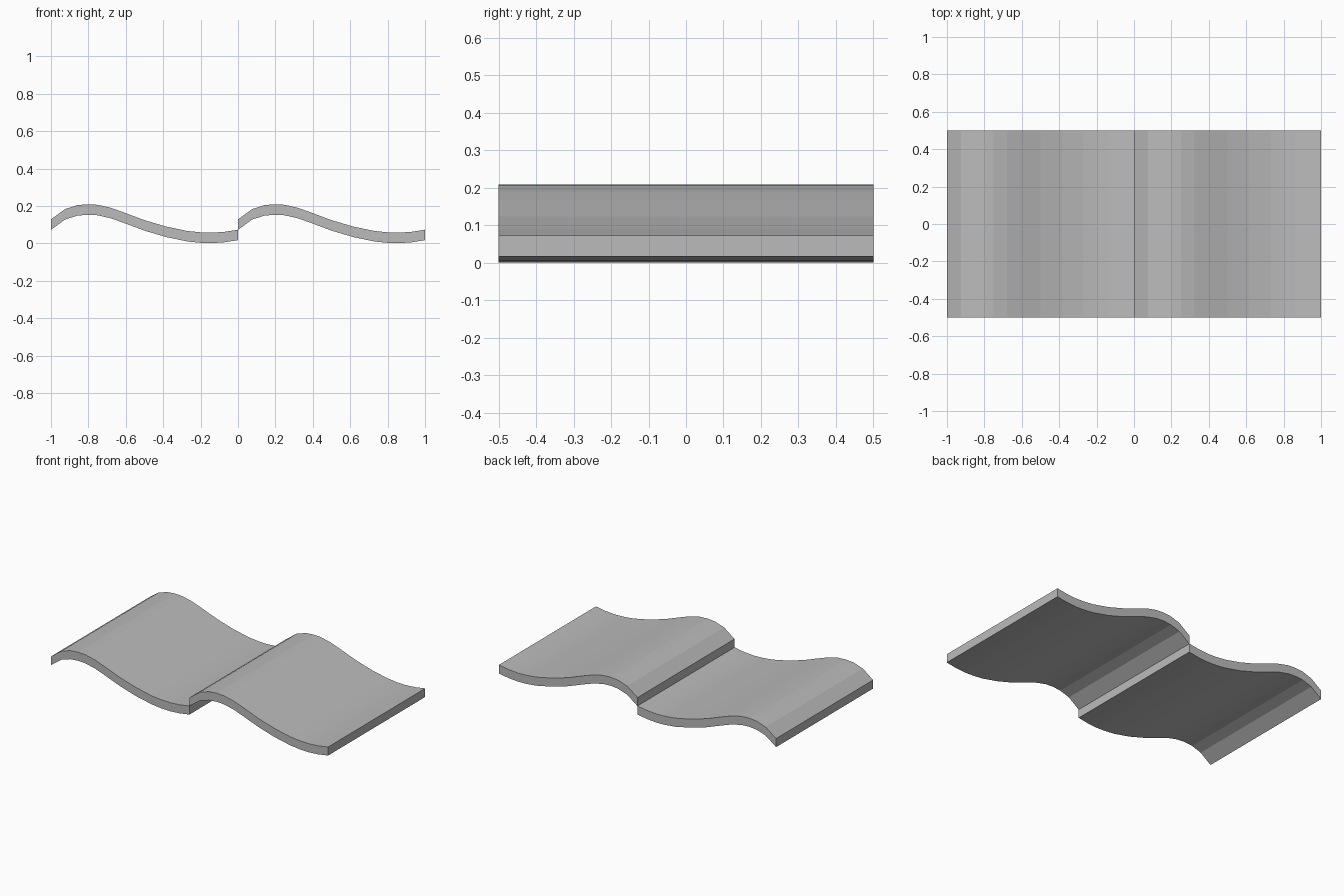
import bpy
import bmesh

cube = bpy.data.objects.get("Cube")
if cube:
    bpy.data.objects.remove(cube, do_unlink=True)

THICKNESS = 0.056
DEPTH = 1.0

# Upper edge of one wave, from its blunt left end to its thin right end
WAVE = [(0, 0.128), (0.075, 0.183), (0.14, 0.204), (0.195, 0.209), (0.25, 0.206),
        (0.32, 0.19), (0.385, 0.167), (0.5, 0.124), (0.615, 0.09), (0.73, 0.066),
        (0.8, 0.059), (0.86, 0.057), (0.93, 0.062), (1, 0.073)]

# Plain grey
grey = bpy.data.materials.new("plain_grey")
grey.use_nodes = True
colour = (0.5, 0.5, 0.5, 1)
grey.diffuse_color = colour
grey.node_tree.nodes["Principled BSDF"].inputs["Base Color"].default_value = colour


def make_tile(name, start_x):
    """Extrude the wave strip from front to back as one closed slab."""
    bm = bmesh.new()
    rows = []
    for y in (-DEPTH / 2, DEPTH / 2):
        for drop in (0, THICKNESS):
            rows.append([bm.verts.new((start_x + x, y, max(z - drop, 0))) for x, z in WAVE])
    front_top, front_low, back_top, back_low = rows
    for a, b in ((front_top, back_top), (back_low, front_low),
                 (front_low, front_top), (back_top, back_low)):
        for i in range(len(WAVE) - 1):
            bm.faces.new((a[i], a[i + 1], b[i + 1], b[i]))
    for i in (0, -1):
        bm.faces.new([row[i] for row in (front_top, back_top, back_low, front_low)])
    bmesh.ops.recalc_face_normals(bm, faces=bm.faces)
    mesh = bpy.data.meshes.new(name)
    bm.to_mesh(mesh)
    bm.free()
    mesh.materials.append(grey)
    tile = bpy.data.objects.new(name, mesh)
    bpy.context.collection.objects.link(tile)


# Two matching roof tiles side by side
make_tile("right_wave_tile", -1)
make_tile("left_wave_tile", 0)
